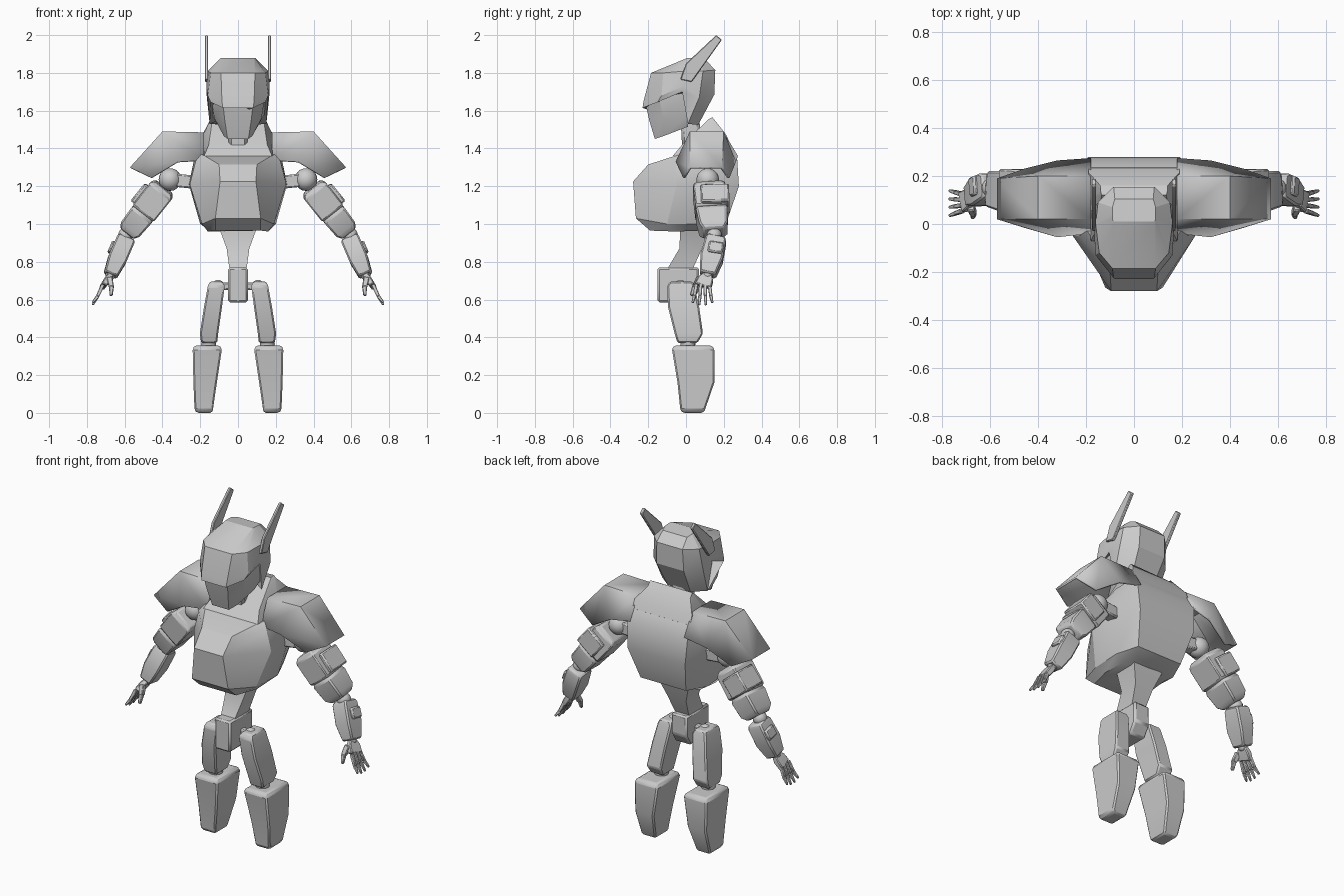
import bpy, bmesh, math
from mathutils import Vector

grey = bpy.data.materials.new("light_grey")
grey.diffuse_color = (0.6, 0.6, 0.6, 1)


def finish(name, bm, mirror=False, bevel=0.0, solid=0.0, angle=30):
    bmesh.ops.recalc_face_normals(bm, faces=bm.faces[:])
    me = bpy.data.meshes.new(name)
    bm.to_mesh(me)
    bm.free()
    ob = bpy.data.objects.new(name, me)
    bpy.context.collection.objects.link(ob)
    me.materials.append(grey)
    if solid:
        m = ob.modifiers.new("shell", 'SOLIDIFY')
        m.thickness = solid
    if bevel:
        m = ob.modifiers.new("bevel", 'BEVEL')
        m.width, m.segments, m.limit_method = bevel, 1, 'ANGLE'
    if mirror:
        m = ob.modifiers.new("mirror", 'MIRROR')
        m.use_mirror_merge = False
    bpy.ops.object.select_all(action='DESELECT')
    ob.select_set(True)
    bpy.context.view_layer.objects.active = ob
    bpy.ops.object.shade_smooth_by_angle(angle=math.radians(angle))
    return ob


def loft(name, rings, **kw):
    """Closed solid skinned through rings of equal point count."""
    bm = bmesh.new()
    vs = [[bm.verts.new(p) for p in r] for r in rings]
    n = len(vs[0])
    for a, b in zip(vs, vs[1:]):
        for i in range(n):
            j = (i + 1) % n
            bm.faces.new((a[i], a[j], b[j], b[i]))
    bm.faces.new(vs[0][::-1])
    bm.faces.new(vs[-1])
    return finish(name, bm, **kw)


def sym(half):
    """Complete a ring from its right half, listed front to back."""
    return half + [(-x, y, z) for x, y, z in reversed(half)]


def rect(x0, x1, y0, y1, z):
    return [(x0, y0, z), (x1, y0, z), (x1, y1, z), (x0, y1, z)]


def limb(name, p0, p1, sections, bevel=0.008):
    """Box along p0-p1; sections are (fraction, width, depth)."""
    p0, p1 = Vector(p0), Vector(p1)
    u = (p1 - p0).normalized()
    v = u.cross(Vector((0, 1, 0))).normalized()
    w = v.cross(u)
    rings = []
    for t, a, b in sections:
        c = p0.lerp(p1, t)
        rings.append([c + v * a * i / 2 + w * b * j / 2
                      for i, j in ((-1, -1), (1, -1), (1, 1), (-1, 1))])
    return loft(name, rings, mirror=True, bevel=bevel)


def ball(name, c, r):
    bm = bmesh.new()
    bmesh.ops.create_uvsphere(bm, u_segments=16, v_segments=10, radius=r)
    bmesh.ops.translate(bm, verts=bm.verts[:], vec=c)
    return finish(name, bm, mirror=True)


# Torso: bottom to upper chest
loft("torso", [sym(r) for r in (
    [(.12, -.19, .965), (.16, -.05, .96), (.15, .08, .965), (.09, .14, .98)],
    [(.12, -.265, 1.03), (.19, -.1, 1.0), (.2, .09, 1.0), (.15, .215, 1.01)],
    [(.095, -.28, 1.225), (.255, -.05, 1.21), (.26, .1, 1.21), (.19, .28, 1.2)],
    [(.1, -.2, 1.315), (.225, -.05, 1.33), (.235, .1, 1.33), (.2, .27, 1.36)],
    [(.175, -.06, 1.36), (.2, -.02, 1.37), (.21, .1, 1.4), (.19, .235, 1.42)],
)])
# Collar rising toward the back
loft("collar", [sym(r) for r in (
    [(.18, -.07, 1.36), (.195, .1, 1.36), (.19, .25, 1.38)],
    [(.155, -.02, 1.42), (.19, .1, 1.46), (.19, .215, 1.47)],
    [(.135, .12, 1.555), (.14, .14, 1.565), (.14, .16, 1.54)],
)])

# Neck and head
loft("neck", [rect(-.05, .05, -.02, .08, 1.4), rect(-.05, .05, -.03, .07, 1.58)], bevel=.015)
loft("helmet", [sym(r) for r in (
    [(.08, -.23, 1.615), (.145, -.15, 1.645), (.16, -.02, 1.7), (.15, .01, 1.53), (.075, .065, 1.525)],
    [(.085, -.225, 1.65), (.16, -.13, 1.68), (.168, -.01, 1.73), (.165, .07, 1.67), (.09, .15, 1.685)],
    [(.09, -.185, 1.8), (.145, -.12, 1.8), (.16, 0, 1.81), (.15, .09, 1.81), (.085, .155, 1.815)],
    [(.085, .01, 1.88), (.09, .02, 1.88), (.09, .04, 1.88), (.09, .07, 1.878), (.08, .105, 1.868)],
)], angle=25)
loft("face", [sym(r) for r in (
    [(.055, -.165, 1.45), (.075, -.12, 1.465), (.1, .01, 1.515)],
    [(.07, -.195, 1.55), (.125, -.12, 1.56), (.14, .01, 1.58)],
    [(.08, -.215, 1.64), (.14, -.14, 1.66), (.15, 0, 1.71)],
)])
horn = [(-.03, 1.765), (.03, 1.752), (.19, 1.975), (.16, 2.0), (0, 1.85)]
loft("horn", [[(x, y, z) for y, z in horn] for x in (.158, .176)], mirror=True, bevel=.004)

# Shoulder pad: sloped top strip with front and back flaps
bm = bmesh.new()
rows = ([(.18, -.04, 1.34), (.32, -.055, 1.33), (.46, -.015, 1.245)],
        [(.18, .02, 1.485), (.4, .02, 1.49), (.572, .02, 1.3)],
        [(.18, .2, 1.485), (.4, .2, 1.49), (.572, .19, 1.3)],
        [(.18, .275, 1.36), (.32, .265, 1.33), (.46, .23, 1.245)])
g = [[bm.verts.new(p) for p in r] for r in rows]
for a, b in zip(g, g[1:]):
    for i in range(2):
        bm.faces.new((a[i], a[i + 1], b[i + 1], b[i]))
finish("shoulder_pad", bm, mirror=True, solid=.012)

# Arm
SH, EL, WR, KN = (.36, .115, 1.235), (.595, .15, .94), (.675, .115, .73), (.715, .09, .67)
ball("shoulder_joint", SH, .06)
limb("shoulder_axle", (.22, .11, 1.22), SH, [(0, .07, .07), (1, .07, .07)])
limb("upper_arm", SH, EL, [(.14, .11, .14), (.2, .145, .17), (.58, .145, .17), (.6, .12, .15)])
limb("lower_sleeve", SH, EL, [(.58, .115, .15), (.62, .135, .17), (.88, .125, .15), (.96, .09, .11)])
limb("arm_plate", (.395, .15, 1.235), (.615, .16, .965), [(.22, .13, .15), (.56, .13, .15)])
ball("elbow_joint", EL, .04)
limb("forearm", (.585, .165, .94), WR, [(.06, .09, .09), (.15, .1, .11), (.6, .1, .12), (1, .075, .085)])
limb("forearm_plate", (.61, .17, .93), (.69, .135, .74), [(.2, .09, .08), (.5, .09, .08)])
ball("wrist_joint", WR, .026)
limb("palm", WR, KN, [(0, .03, .05), (.4, .035, .08), (1, .03, .09)], bevel=.005)

# Fingers: two tapered segments each, fanned from the palm
for i in range(4):
    y = .055 + i * .023
    ymid, ytip = y + (i - 1.7) * .006, y + (i - 1.7) * .012
    tip = .565 + abs(i - 1.5) * .012
    mid = (.743, ymid, .618)
    limb("finger_base", (.715, y, .68), mid, [(0, .02, .019), (1, .018, .017)], bevel=.003)
    limb("finger_tip", mid, (.77, ytip, tip), [(0, .019, .018), (1, .011, .011)], bevel=.003)
limb("thumb_base", (.68, .07, .715), (.67, .045, .665), [(0, .03, .03), (1, .027, .027)], bevel=.004)
limb("thumb_tip", (.67, .045, .67), (.672, .028, .62), [(0, .026, .025), (1, .016, .016)], bevel=.004)

# Waist and pelvis
loft("waist", [rect(-.1, .1, -.03, .12, .98), rect(-.06, .06, -.035, .085, .87),
               rect(-.045, .045, -.1, .035, .76)])
loft("pelvis", [rect(-.052, .052, -.15, .03, .585), rect(-.052, .052, -.15, .07, .65),
                rect(-.052, .052, -.15, .07, .77)], bevel=.01)

# Legs
ball("hip_joint", (.105, -.03, .67), .034)
limb("hip_axle", (.03, -.03, .67), (.12, -.03, .67), [(0, .04, .04), (1, .04, .04)])
loft("thigh", [rect(.11, .195, -.045, .06, .37), rect(.105, .202, -.06, .09, .42),
               rect(.085, .18, -.095, .07, .56), rect(.07, .16, -.1, .045, .67),
               rect(.08, .15, -.085, .035, .695)], mirror=True, bevel=.008)
ball("knee_joint", (.155, .01, .365), .04)
loft("shin", [rect(.14, .215, -.015, .09, .005), rect(.133, .23, -.03, .1, .02),
              rect(.112, .236, -.045, .15, .165), rect(.085, .24, -.075, .15, .345),
              rect(.1, .228, -.06, .135, .362)], mirror=True, bevel=.008)

# Rest the feet exactly on the ground
for ob in bpy.data.objects:
    ob.location.z -= 0.005 if ob.name == "shin" else 0
